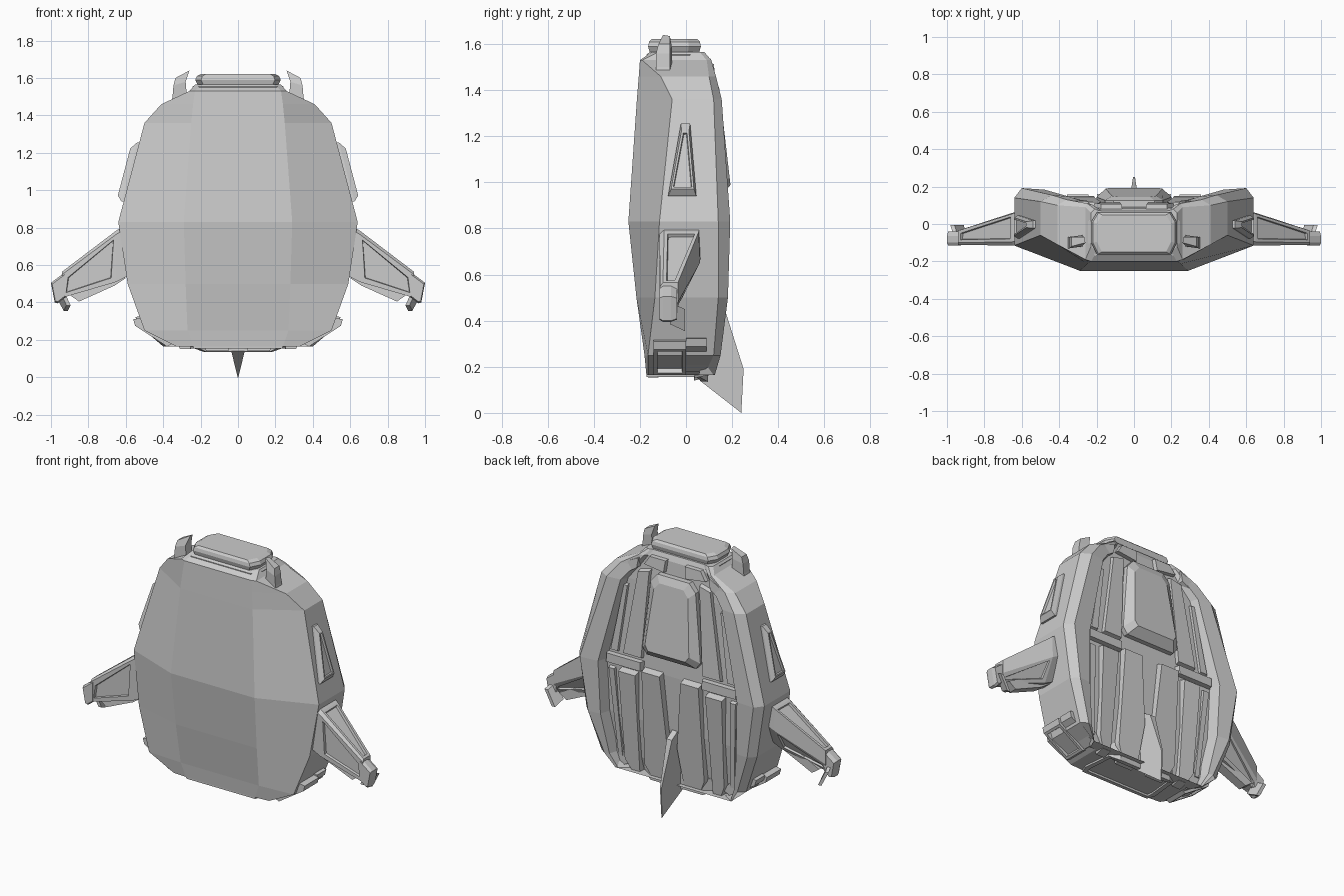
import bpy, bmesh
from mathutils import Vector

if "Cube" in bpy.data.objects:
    bpy.data.objects.remove(bpy.data.objects["Cube"])


def loft(name, rings, mirror=True, insets=()):
    """Skin a list of equal-length 3D rings, cap the ends, sink chosen faces.
    insets: (direction, border, depth) applied to the face best facing direction."""
    bm = bmesh.new()
    vs = [[bm.verts.new(p) for p in r] for r in rings]
    n = len(rings[0])
    for a, b in zip(vs, vs[1:]):
        for i in range(n):
            j = (i + 1) % n
            bm.faces.new((a[i], a[j], b[j], b[i]))
    bm.faces.new(vs[0])
    bm.faces.new(vs[-1])
    bmesh.ops.recalc_face_normals(bm, faces=bm.faces[:])
    for d, border, depth in insets:
        bm.normal_update()
        d = Vector(d).normalized()
        best = max(bm.faces, key=lambda f: f.normal.dot(d) + 0.3 * f.calc_area())
        bmesh.ops.inset_individual(bm, faces=[best], thickness=border, depth=0)
        bmesh.ops.inset_individual(bm, faces=[best], thickness=0.004, depth=-depth)
    me = bpy.data.meshes.new(name)
    bm.to_mesh(me)
    bm.free()
    ob = bpy.data.objects.new(name, me)
    bpy.context.collection.objects.link(ob)
    if mirror:
        ob.modifiers.new("Mirror", 'MIRROR').use_mirror_merge = False
    return ob


def lerp_table(table, z):
    for (z0, v0), (z1, v1) in zip(table, table[1:]):
        if z0 >= z >= z1:
            return v0 + (v1 - v0) * (z0 - z) / (z0 - z1)
    return table[0][1] if z > table[0][0] else table[-1][1]


def shrink(pts, k):
    c = sum((Vector(p) for p in pts), Vector((0,) * len(pts[0]))) / len(pts)
    return [c + (Vector(p) - c) * k for p in pts]


# Hull stations: z, belly x, belly y, side x, side y, shoulder y, rail x, rail y, well x, deck y
stations = [
    (1.565, .20, -.15, .23, -.12, .06, .21, .08, .17, .07),
    (1.53, .23, -.20, .26, -.19, .09, .25, .11, .20, .085),
    (1.46, .24, -.205, .41, -.11, .10, .36, .13, .25, .09),
    (1.36, .25, -.213, .50, -.06, .12, .44, .155, .33, .10),
    (0.83, .29, -.25, .64, -.115, .14, .60, .192, .46, .12),
    (0.50, .28, -.215, .59, -.135, .14, .55, .182, .45, .11),
    (0.25, .27, -.18, .50, -.165, .12, .46, .15, .41, .08),
    (0.165, .24, -.172, .33, -.165, .08, .40, .125, .37, .055)]
rings = []
for z, xf, yb, xc, yc, ys, xr, yr, xi, yk in stations:
    half = [(xf, yb, z), (xc, yc, z), (xc, ys, z), (xr, yr, z),
            (xi + .02, yr - .008, z), (xi, yk, z)]
    rings.append(half + [(-x, y, w) for x, y, w in reversed(half)])
loft("hull", rings, mirror=False)
deck = [(s[0], s[9]) for s in stations]


# Raised plates on the back, following the deck
def plate(name, outline, rise, k=.9, mirror=True, insets=()):
    top = shrink(outline, k)
    return loft(name, [[(x, lerp_table(deck, z) - .02, z) for x, z in outline],
                       [(x, lerp_table(deck, z) + rise, z) for x, z in top]], mirror, insets)


plate("upper_side_panel", [(.17, 1.46), (.25, 1.44), (.34, .89), (.21, .89)], .025, .95)
plate("well_strip", [(.32, 1.33), (.345, 1.33), (.43, .89), (.38, .89)], .018, .95)
plate("well_crossbar", [(.20, .88), (.46, .88), (.46, .82), (.20, .82)], .03)
plate("inner_lower_plate", [(.07, .85), (.20, .85), (.21, .22), (.17, .14), (.05, .14), (.03, .40)], .04, .95)
plate("outer_lower_plate", [(.24, .81), (.36, .81), (.345, .22), (.31, .15), (.25, .15)], .04, .95)
plate("rail_side_strip", [(.40, .80), (.44, .80), (.40, .22), (.37, .22)], .02, .95)
plate("nose_deck_plate", [(.06, 1.54), (.18, 1.54), (.22, 1.48), (.07, 1.46)], .025)
plate("nose_corner_plate", [(.24, 1.52), (.34, 1.47), (.31, 1.41), (.25, 1.45)], .035)

# Canopy
can = [(-.11, 1.45), (.11, 1.45), (.155, 1.40), (.20, .98), (.17, .94), (-.17, .94), (-.20, .98), (-.155, 1.40)]
loft("canopy", [[(x, .08, z) for x, z in can],
                [(x, .125 + .02 * (1.45 - z) / .5, z) for x, z in can],
                [(x * .76, .145 + .047 * (1.45 - z) / .5, 1.21 + (z - 1.21) * .82) for x, z in can]],
     mirror=False)

# Tail fin
loft("tail_fin", [[(x, .10, .50), (x * 1.0, .165, .46), (x * .3, .25, .19), (x * .1, .24, 0), (x * 2, .06, .14)]
                  for x in (-.018, .018)], mirror=False)

# Nose block: wide base, groove and cap
nose = [(-.22, -.10), (-.19, -.16), (.19, -.16), (.22, -.10), (.22, .01), (.19, .06), (-.19, .06), (-.22, .01)]
loft("nose_block", [[(x * k, -.05 + (y + .05) * k, z) for x, y in nose]
                    for k, z in ((1.1, 1.53), (1.1, 1.555), (.98, 1.565), (1.04, 1.59), (1.0, 1.61), (.9, 1.622))],
     mirror=False)

# Curved blades beside the nose
loft("nose_blade", [[(x0, -.12, z), (x1, -.13, z - .02), (x1, -.07, z - .02), (x0, -.06, z)]
                    for x0, x1, z in ((.26, .36, 1.47), (.275, .35, 1.52), (.28, .345, 1.58))]
     + [[(.26, -.10, 1.64), (.335, -.12, 1.60), (.335, -.07, 1.60), (.265, -.07, 1.635)]])

# Long blisters on the hull sides
blis = [(-.022, 1.255), (.018, 1.255), (.045, .94), (-.078, .94)]
side = lambda z: .5 + .14 * (1.36 - z) / .53
loft("side_blister", [[(side(z) - .04, y, z) for y, z in blis],
                      [(side(z) + .012, y, z) for y, z in blis],
                      [(side(z) + .04, y, z) for y, z in shrink(blis, .8)]],
     insets=[((1, 0, .25), .012, .012)])

# Stub wings
loft("wing", [
    [(.57, -.115, .81), (.57, -.09, .83), (.57, .06, .83), (.57, .065, .69), (.57, -.01, .55), (.57, -.115, .55)],
    [(.65, -.115, .765), (.65, -.095, .785), (.65, .055, .785), (.65, .06, .65), (.65, -.01, .51), (.65, -.115, .51)],
    [(.94, -.112, .55), (.94, -.10, .565), (.94, -.035, .565), (.94, -.035, .48), (.94, -.06, .425), (.94, -.112, .425)]],
    insets=[((0, -1, 0), .035, .015), ((.6, 0, .8), .022, .015), ((0, 1, -.3), .03, .012)])
# Ridge under the wing
loft("wing_trailing_ridge", [[(.60, y, .53), (.66, y * 1.1, .49), (.85, y, .405), (.90, y, .44), (.66, y, .56)]
                             for y in (-.085, -.03)])
# Wing tip pod and small hooked fin
pod = [(.92, .565), (1.0, .505), (.98, .40), (.965, .395), (.92, .43)]
loft("wing_tip", [[(x, y, z) for x, z in shrink(pod, k)]
                  for k, y in ((.85, -.115), (1, -.10), (1, -.065), (.85, -.04))])
loft("wing_tip_fin", [[(x, -.07, .48), (x + .02, -.005, .45), (x - .03, -.005, .355), (x - .045, -.07, .385)]
                      for x in (.94, .962)])

# Lower corner vents
vent = [(.56, .31), (.55, .275), (.38, .165), (.33, .19), (.45, .33)]
loft("corner_vent", [[(x, y, z) for x, z in vent] for y in (-.14, .0)],
     insets=[((.55, 0, -.83), .022, .03)])
loft("corner_vent_rear", [[(x - .012, y, z + .012) for x, z in vent] for y in (.0, .09)])

# Engine outlet at the base
noz = [(.25, -.171), (.27, -.12), (.25, .06), (.19, .095)]
noz += [(-x, y) for x, y in reversed(noz)]
loft("engine_outlet", [[(x, y, .24) for x, y in noz],
                       [(x * .95, y, .155 - .02 * (abs(x) < .2)) for x, y in noz]],
     mirror=False, insets=[((0, 0, -1), .03, .06)])
